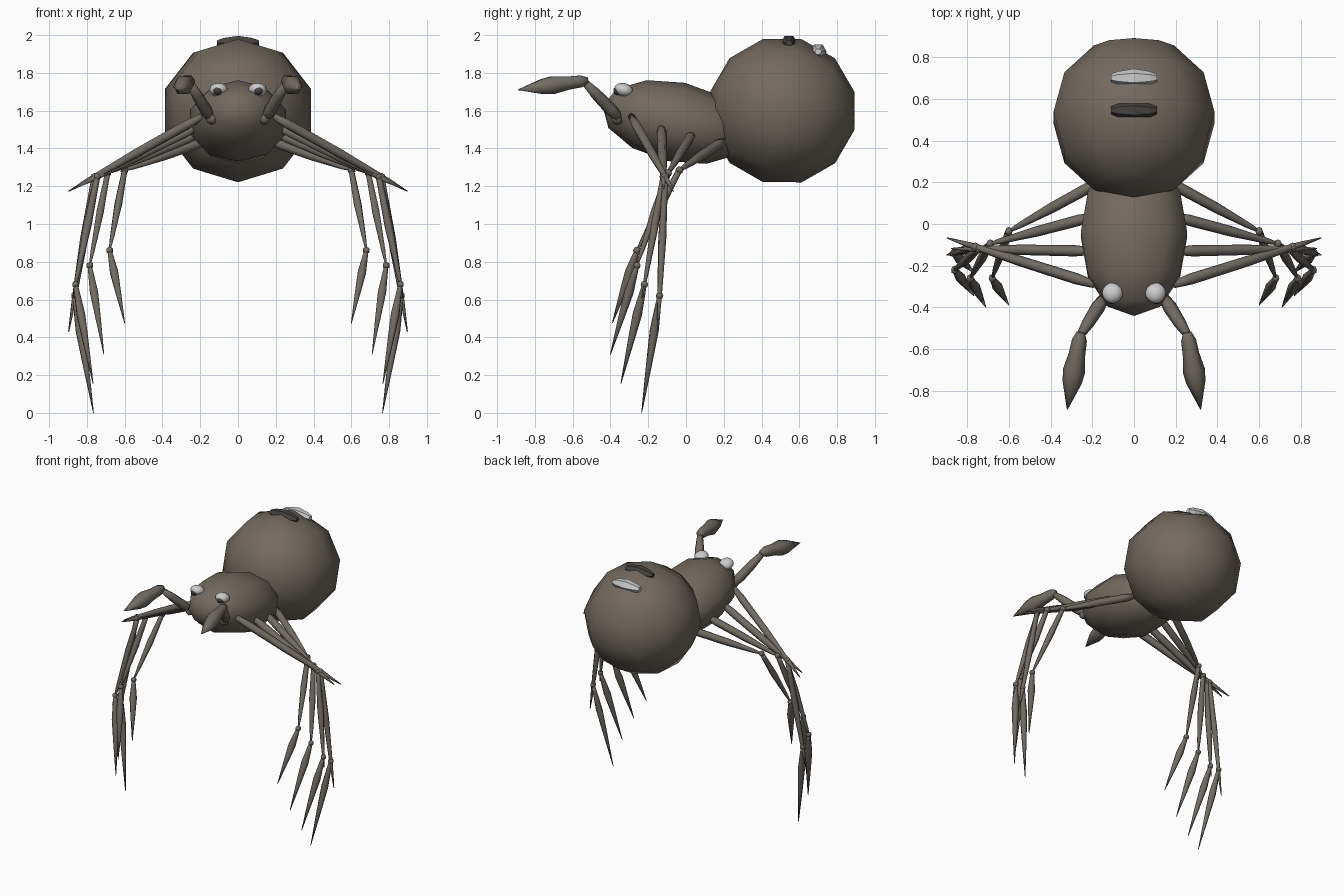
import bpy, bmesh, math
from mathutils import Vector, Matrix

if "Cube" in bpy.data.objects:
    bpy.data.objects.remove(bpy.data.objects["Cube"])


def material(name, rgb):
    m = bpy.data.materials.new(name)
    m.diffuse_color = (*rgb, 1)
    m.use_nodes = True
    m.node_tree.nodes["Principled BSDF"].inputs["Base Color"].default_value = m.diffuse_color
    return m


BROWN = material("body brown", (0.17, 0.145, 0.12))
LEG = material("leg brown", (0.17, 0.15, 0.13))
PALE = material("pale", (0.75, 0.76, 0.77))
DARK = material("dark", (0.06, 0.055, 0.05))


def finish(name, bm, mat, smooth=True):
    bmesh.ops.recalc_face_normals(bm, faces=bm.faces)
    for f in bm.faces:
        f.smooth = smooth
    mesh = bpy.data.meshes.new(name)
    bm.to_mesh(mesh)
    bm.free()
    mesh.materials.append(mat)
    ob = bpy.data.objects.new(name, mesh)
    bpy.context.collection.objects.link(ob)
    return ob


def ball(name, centre, size, mat, tilt=0, segs=10, rings=6):
    """Low-poly ellipsoid with its poles along y, tilted about x."""
    bm = bmesh.new()
    bmesh.ops.create_uvsphere(bm, u_segments=segs, v_segments=rings, radius=1)
    m = (Matrix.Translation(centre) @ Matrix.Rotation(math.radians(tilt), 4, 'X')
         @ Matrix.Diagonal((*size, 1)) @ Matrix.Rotation(math.pi / 2, 4, 'X'))
    bmesh.ops.transform(bm, matrix=m, verts=bm.verts)
    return finish(name, bm, mat)


def spindle(name, a, b, profile, mat, sides=6, smooth=True):
    """Tapered limb from a to b; profile holds (fraction along, radius)."""
    a, b = Vector(a), Vector(b)
    rot = (b - a).to_track_quat('Z', 'Y')
    bm = bmesh.new()
    rings = []
    for t, r in profile:
        ring = []
        for i in range(sides):
            w = 2 * math.pi * i / sides
            ring.append(bm.verts.new(a.lerp(b, t) + rot @ Vector((r * math.cos(w), r * math.sin(w), 0))))
        rings.append(ring)
    for p, q in zip(rings, rings[1:]):
        for i in range(sides):
            j = (i + 1) % sides
            bm.faces.new((p[i], p[j], q[j], q[i]))
    bm.faces.new(rings[0])
    bm.faces.new(rings[-1])
    return finish(name, bm, mat, smooth)


# Body
ball("abdomen", (0, 0.51, 1.6), (0.405, 0.395, 0.392), BROWN, -15)
ball("thorax", (0, -0.05, 1.54), (0.268, 0.4, 0.212), BROWN, -12)

# Markings on the abdomen
MARK = [(0, 0.018), (0.15, 0.032), (0.5, 0.045), (0.85, 0.032), (1, 0.018)]
spindle("dark_back_marking", (-0.11, 0.545, 1.957), (0.11, 0.545, 1.957), MARK, DARK, smooth=False)
spindle("pale_back_marking", (-0.11, 0.70, 1.912), (0.11, 0.70, 1.912), MARK, PALE, smooth=False)

# Legs: root, knee, ankle, tip, and how far thigh and shin overrun the joint
LEGS = [
    ("first", (0.19, -0.29, 1.57), (0.76, -0.11, 1.25), (0.865, -0.14, 0.62), (0.765, -0.235, 0), 1.24, 1.3),
    ("second", (0.2, -0.13, 1.52), (0.745, -0.12, 1.25), (0.86, -0.22, 0.68), (0.767, -0.345, 0.155), 1.24, 1.12),
    ("third", (0.2, 0.035, 1.48), (0.69, -0.095, 1.27), (0.785, -0.26, 0.78), (0.71, -0.4, 0.31), 1.06, 1.05),
    ("fourth", (0.17, 0.2, 1.44), (0.6, -0.035, 1.285), (0.68, -0.26, 0.86), (0.6, -0.39, 0.475), 1.05, 1.04),
]
THIGH = [(0, 0.018), (0.12, 0.027), (0.5, 0.025), (0.85, 0.014), (1, 0.003)]
SHIN = [(0, 0.016), (0.1, 0.017), (0.4, 0.022), (0.8, 0.012), (1, 0.003)]
FOOT = [(0, 0.012), (0.08, 0.016), (0.3, 0.025), (0.6, 0.016), (1, 0.002)]
# Feelers
PALP = [(0, 0.022), (0.3, 0.034), (0.7, 0.03), (1, 0.02)]
CLUB = [(0, 0.02), (0.1, 0.036), (0.28, 0.04), (0.5, 0.054), (0.65, 0.046), (1, 0.002)]

for side, s in (("left", -1), ("right", 1)):
    def at(p):
        return Vector((p[0] * s, p[1], p[2]))

    for n, root, knee, ankle, tip, over1, over2 in LEGS:
        root, knee, ankle, tip = map(at, (root, knee, ankle, tip))
        label = f"{side}_{n}_leg"
        spindle(label + "_thigh", root, root.lerp(knee, over1), THIGH, LEG)
        spindle(label + "_shin", knee, knee.lerp(ankle, over2), SHIN, LEG)
        spindle(label + "_foot", ankle, tip, FOOT, LEG)
        ball(label + "_knee", knee, (0.021,) * 3, LEG, segs=6, rings=4)
        ball(label + "_ankle", ankle, (0.02,) * 3, LEG, segs=6, rings=4)

    # Feelers with club ends
    elbow = at((0.255, -0.53, 1.745))
    spindle(side + "_feeler_arm", at((0.135, -0.34, 1.545)), elbow, PALP, LEG)
    spindle(side + "_feeler_club", elbow + Vector((0, 0.01, 0.015)), at((0.32, -0.89, 1.71)), CLUB, LEG)
    ball(side + "_feeler_base", at((0.14, -0.365, 1.56)), (0.032, 0.03, 0.034), LEG, segs=8)

    # Eyes
    ball(side + "_eye", at((0.103, -0.33, 1.71)), (0.05, 0.05, 0.036), PALE, -15, 12, 8)
    ball(side + "_pupil", at((0.108, -0.363, 1.706)), (0.024, 0.022, 0.024), DARK, 0, 10, 6)
